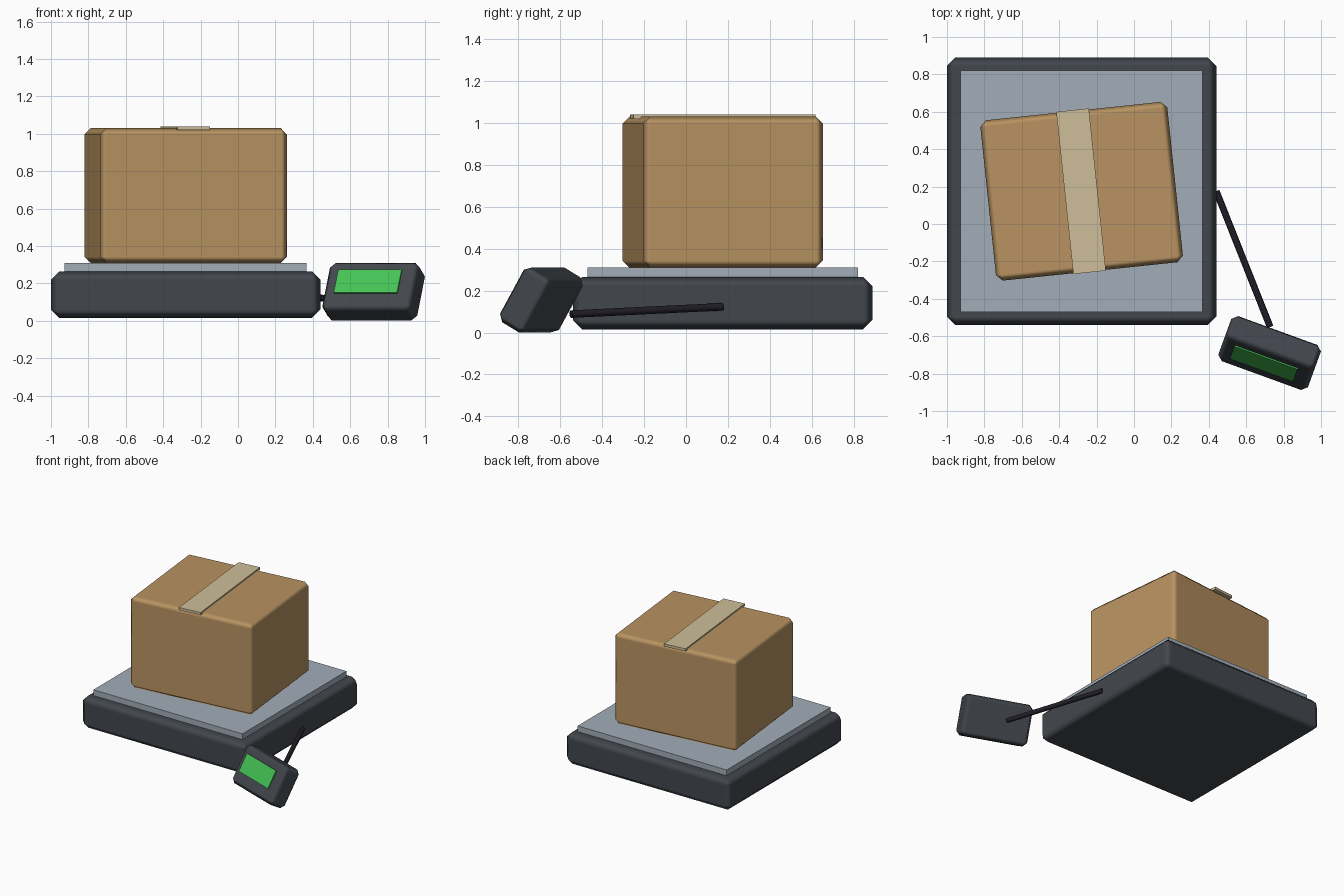
import bpy
from math import radians
from mathutils import Vector, Euler

if "Cube" in bpy.data.objects:
    bpy.data.objects.remove(bpy.data.objects["Cube"])


def material(name, rgb):
    m = bpy.data.materials.new(name)
    m.diffuse_color = (*rgb, 1)
    m.use_nodes = True
    m.node_tree.nodes["Principled BSDF"].inputs["Base Color"].default_value = m.diffuse_color
    return m


DARK = material("dark_plastic", (0.055, 0.063, 0.075))
STEEL = material("steel", (0.36, 0.42, 0.48))
CARD = material("cardboard", (0.48, 0.29, 0.12))
TAPE = material("tape", (0.62, 0.52, 0.32))
GREEN = material("green_screen", (0.06, 0.55, 0.09))
BLACK = material("black_rubber", (0.015, 0.013, 0.02))


def block(name, loc, size, mat, rot=(0, 0, 0), chamfer=0.0):
    bpy.ops.mesh.primitive_cube_add(size=1, location=loc, rotation=rot)
    ob = bpy.context.object
    ob.name = name
    ob.scale = size
    bpy.ops.object.transform_apply(location=False, rotation=False, scale=True)
    ob.data.materials.append(mat)
    if chamfer:
        bpy.ops.object.shade_smooth()
        bev = ob.modifiers.new("chamfer", 'BEVEL')
        bev.width = chamfer
        bev.segments = 1
        bev.harden_normals = True
    return ob


# Scale platform
CX, CY = -0.28, 0.175
block("scale_base", (CX, CY, 0.14), (1.44, 1.43, 0.25), DARK, chamfer=0.045)
block("weighing_plate", (CX, CY, 0.28), (1.295, 1.29, 0.06), STEEL)

# Parcel, slightly turned on the plate
turn = (0, 0, radians(6))
block("cardboard_box", (CX, CY, 0.67), (1.005, 0.862, 0.72), CARD, turn, 0.033)
block("packing_tape", (CX - 0.003, CY, 1.03), (0.175, 0.872, 0.02), TAPE, turn)

# Tilted display unit with its screen on the front face
tilt = Euler((radians(-30), 0, radians(-20)))
centre = Vector((0.725, -0.69, 0.156))
block("display_housing", centre, (0.51, 0.156, 0.302), DARK, tilt, 0.03)
screen_at = centre + tilt.to_matrix() @ Vector((-0.01, -0.079, 0.016))
block("display_screen", screen_at, (0.36, 0.014, 0.142), GREEN, tilt)

# Straight cable from platform to display
a, b = Vector((0.44, 0.175, 0.123)), Vector((0.728, -0.55, 0.088))
bpy.ops.mesh.primitive_cylinder_add(
    vertices=8, radius=0.018, depth=(b - a).length, location=(a + b) / 2,
    rotation=(b - a).to_track_quat('Z', 'Y').to_euler())
cable = bpy.context.object
cable.name = "cable"
cable.data.materials.append(BLACK)
bpy.ops.object.shade_smooth_by_angle(angle=radians(50))
